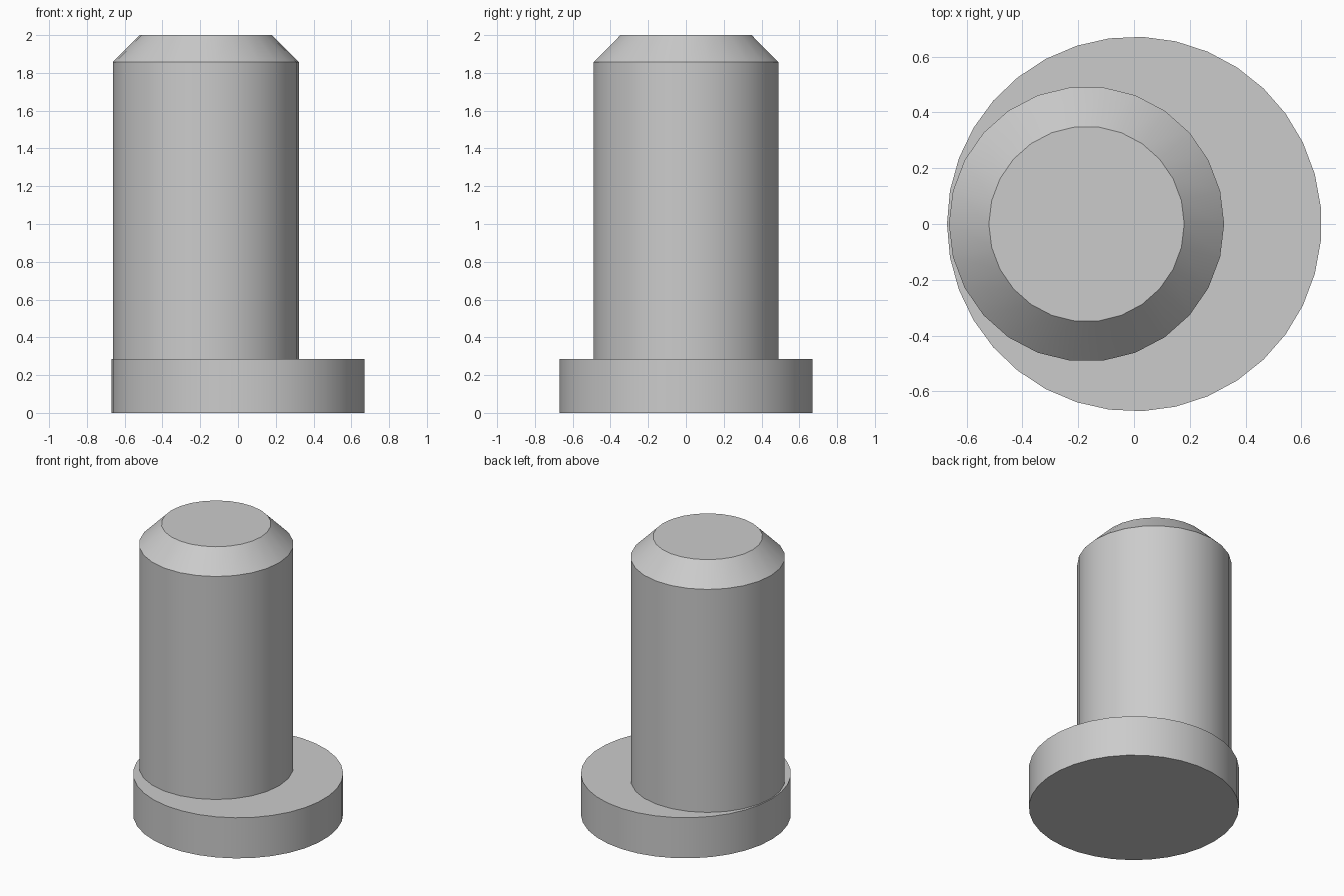
import bpy
import bmesh
from math import cos, sin, pi, radians

if "Cube" in bpy.data.objects:
    bpy.data.objects.remove(bpy.data.objects["Cube"])


def turned(name, profile, sides, centre_x, cap_bottom=True):
    """Solid turned about a vertical axis; profile is (radius, z) from bottom to top."""
    bm = bmesh.new()
    rings = []
    for r, z in profile:
        # first corner sits on the -x side
        angles = [pi + 2 * pi * i / sides for i in range(sides)]
        rings.append([bm.verts.new((centre_x + r * cos(a), r * sin(a), z)) for a in angles])
    for low, high in zip(rings, rings[1:]):
        for i in range(sides):
            j = (i + 1) % sides
            bm.faces.new((low[i], low[j], high[j], high[i]))
    bm.faces.new(rings[-1])
    if cap_bottom:
        bm.faces.new(rings[0][::-1])
    mesh = bpy.data.meshes.new(name)
    bm.to_mesh(mesh)
    bm.free()
    obj = bpy.data.objects.new(name, mesh)
    bpy.context.collection.objects.link(obj)
    bpy.ops.object.select_all(action='DESELECT')
    obj.select_set(True)
    bpy.context.view_layer.objects.active = obj
    bpy.ops.object.shade_smooth_by_angle(angle=radians(30))
    return obj


base_h = 0.286   # flange thickness
chamfer = 0.143  # 45 degree bevel on the pin
pin_r = 0.493

# Wide round flange
turned("base_flange", [(0.671, 0), (0.671, base_h)], 35, 0.001)

# Off-centre pin with chamfered tip, seated on the flange
turned("eccentric_pin",
       [(pin_r, base_h), (pin_r, 2 - chamfer), (pin_r - chamfer, 2)],
       26, -0.17, cap_bottom=False)
